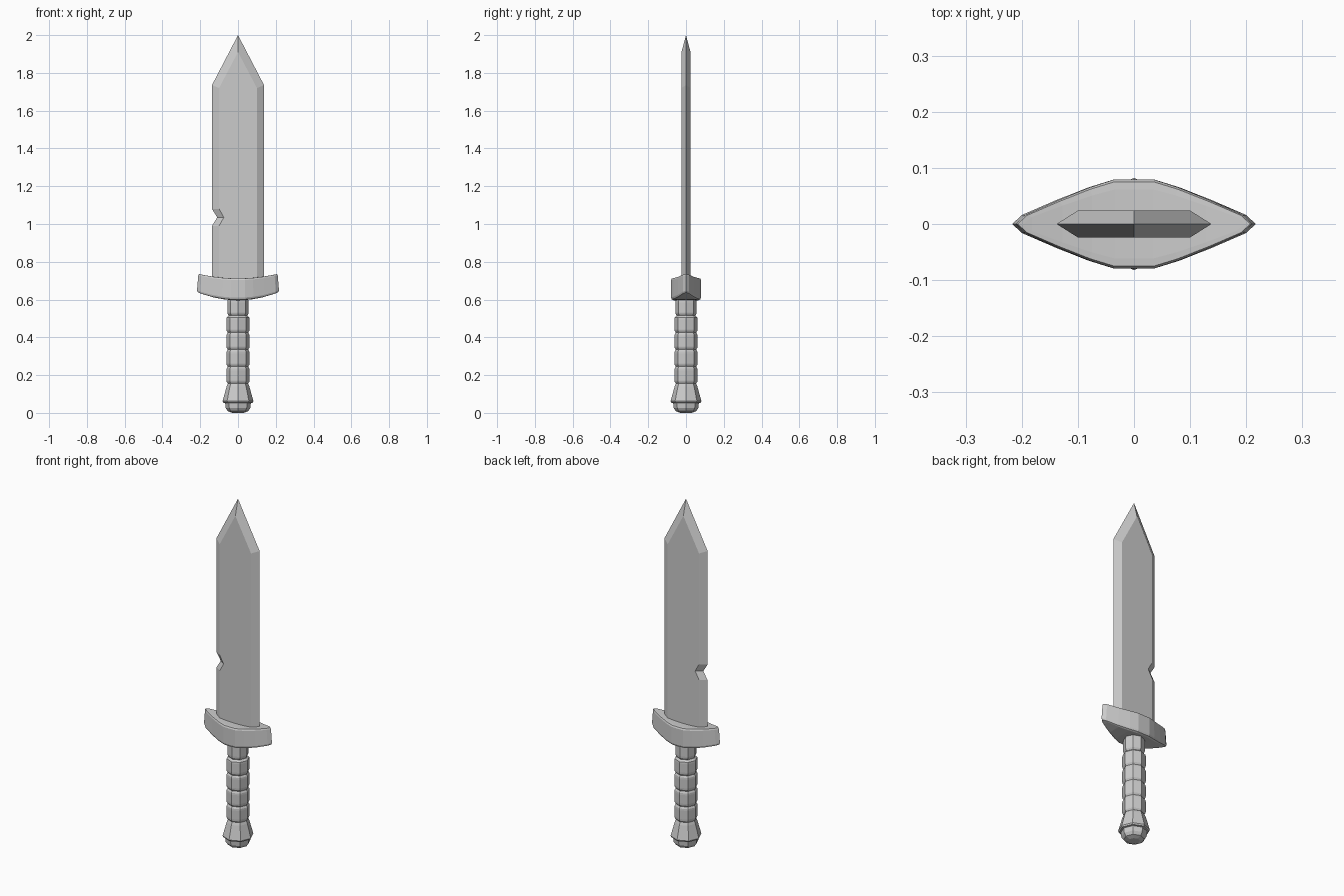
import bpy
from math import cos, sin, pi

if "Cube" in bpy.data.objects:
    bpy.data.objects.remove(bpy.data.objects["Cube"])


def make(name, verts, faces):
    me = bpy.data.meshes.new(name)
    me.from_pydata(verts, [], faces)
    ob = bpy.data.objects.new(name, me)
    bpy.context.collection.objects.link(ob)
    bpy.context.view_layer.objects.active = ob
    # consistent outward normals
    bpy.ops.object.select_all(action='DESELECT')
    ob.select_set(True)
    bpy.ops.object.mode_set(mode='EDIT')
    bpy.ops.mesh.select_all(action='SELECT')
    bpy.ops.mesh.normals_make_consistent(inside=False)
    bpy.ops.object.mode_set(mode='OBJECT')
    return ob


def bridge(rings, n):
    return [(r * n + i, r * n + (i + 1) % n, (r + 1) * n + (i + 1) % n, (r + 1) * n + i)
            for r in range(rings - 1) for i in range(n)]


# Blade: sharp outer outline at y = 0, inset flats on both sides, notch on the left edge
edge = [(.138, .68), (.138, 1.735), (0, 2.0), (-.138, 1.735),
        (-.138, 1.08), (-.11, 1.035), (-.138, .99), (-.138, .68)]
flat = [(.1, .68), (.1, 1.72), (0, 1.91), (-.1, 1.72),
        (-.1, 1.08), (-.075, 1.035), (-.1, .99), (-.1, .68)]
T, n = .024, len(edge)
verts = [(x, -T, z) for x, z in flat] + [(x, 0, z) for x, z in edge] + [(x, T, z) for x, z in flat]
faces = [f for f in bridge(3, n) if (n - 1) not in (f[0] % n,)]
faces += [tuple(range(n)), tuple(range(2 * n, 3 * n)),
          (0, n, 2 * n, 3 * n - 1, 2 * n - 1, n - 1)]
make("blade", verts, faces)

# Guard: lens-shaped loops bent upward at the ends, with chamfered rims
half = [(.2, .016), (.14, .042), (.082, .065), (.037, .079)]
lens = [(.217, 0)] + half + [(0, .079)] + [(-x, y) for x, y in reversed(half)] + [(-.217, 0)]
m = len(lens)
lens += [(x, -y) for x, y in reversed(lens[1:-1])]
n = len(lens)
# each loop: x scale, y scale, centre height, rise at the ends
loops = [(.93, .82, .596, .038), (.98, .95, .600, .038), (1, 1, .610, .038),
         (.97, 1, .703, .024), (.955, .95, .711, .024), (.91, .78, .712, .021)]
verts = [(x * sx, y * sy, z + rise * (x / .217) ** 2)
         for sx, sy, z, rise in loops for x, y in lens]
faces = bridge(len(loops), n)
for base in (0, (len(loops) - 1) * n):
    for i in range(m - 1):
        ids = [i, i + 1, (n - i - 1) % n, (n - i) % n]
        faces.append(tuple(base + k for k in dict.fromkeys(ids)))
make("guard", verts, faces)


def turned(name, profile, sides=8):
    verts = [(r * cos(2 * pi * i / sides), r * sin(2 * pi * i / sides), z)
             for r, z in profile for i in range(sides)]
    last = (len(profile) - 1) * sides
    faces = bridge(len(profile), sides)
    faces += [tuple(range(sides)), tuple(range(last, last + sides))]
    return make(name, verts, faces)


# Grip: five octagonal bands separated by grooves
grip = []
for k in range(5):
    z0, r = .155 + k * .09, (.056 if k == 4 else .061)
    grip += [(r - .007, z0), (r - .001, z0 + .01), (r, z0 + .02),
             (r, z0 + .07), (r - .001, z0 + .08)]
grip.append((.05, .61))
turned("grip", grip)

# Pommel: flared octagonal end cap
turned("pommel", [(.03, 0), (.054, .009), (.065, .025), (.068, .052), (.078, .054),
                  (.082, .062), (.079, .072), (.06, .14), (.055, .152), (.05, .16)])
